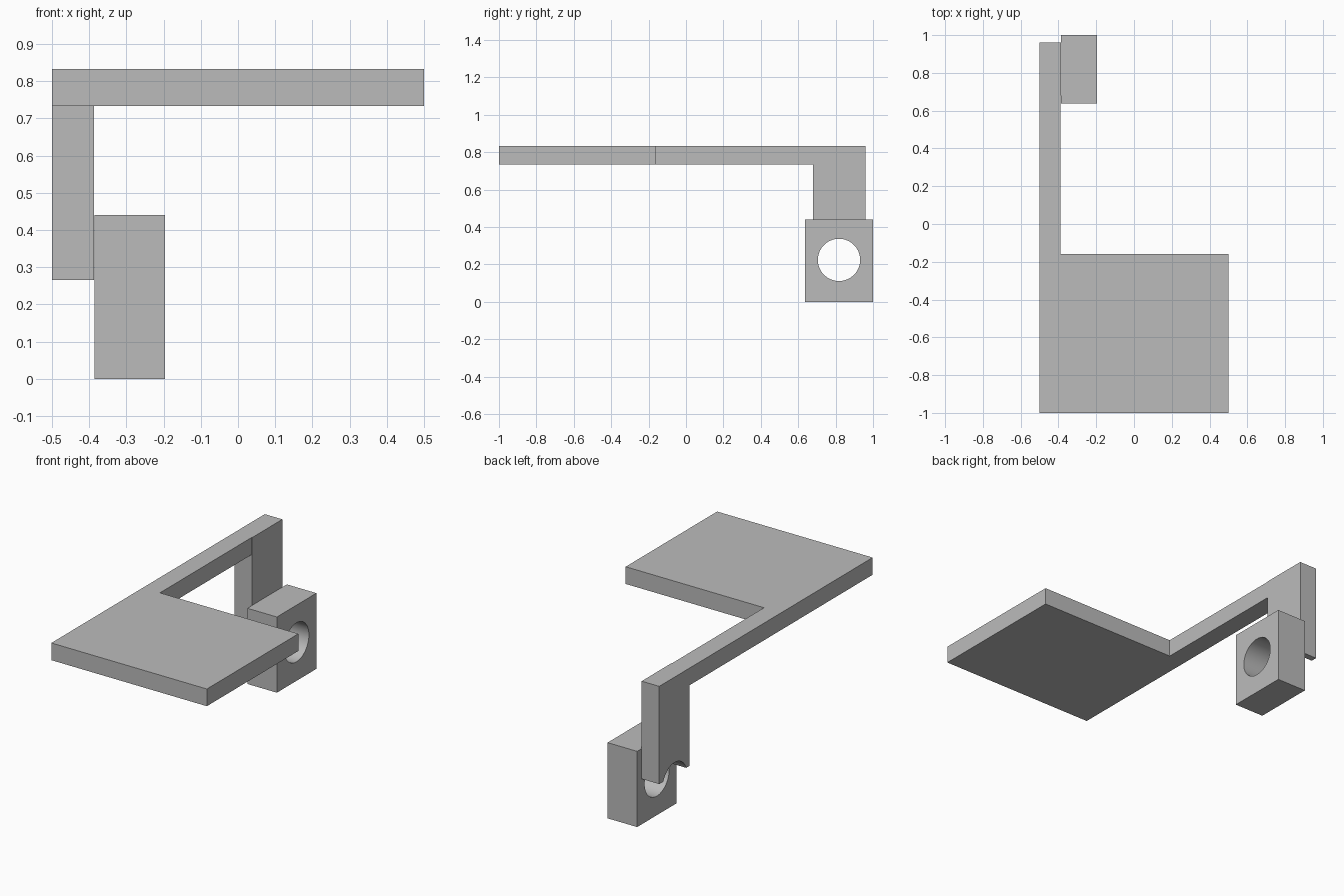
import bpy
import bmesh
import math

cube = bpy.data.objects.get("Cube")
if cube:
    bpy.data.objects.remove(cube, do_unlink=True)

grey = bpy.data.materials.new("plain grey")
grey.use_nodes = True
colour = (0.5, 0.5, 0.5, 1)
grey.diffuse_color = colour
grey.node_tree.nodes["Principled BSDF"].inputs["Base Color"].default_value = colour


def prism(name, outline, axis, low, high):
    """Extrude a 2D outline along axis 'x' (outline in y, z) or 'z' (outline in x, y)."""
    def place(p, d):
        return (d, *p) if axis == "x" else (*p, d)
    bm = bmesh.new()
    face = bm.faces.new([bm.verts.new(place(p, low)) for p in outline])
    top = bmesh.ops.extrude_face_region(bm, geom=[face])["geom"]
    for v in top:
        if isinstance(v, bmesh.types.BMVert):
            v.co = place((v.co.yz if axis == "x" else v.co.xy), high)
    bmesh.ops.recalc_face_normals(bm, faces=bm.faces)
    mesh = bpy.data.meshes.new(name)
    bm.to_mesh(mesh)
    bm.free()
    mesh.materials.append(grey)
    obj = bpy.data.objects.new(name, mesh)
    bpy.context.collection.objects.link(obj)
    return obj


def rect(u0, u1, v0, v1):
    return [(u0, v0), (u1, v0), (u1, v1), (u0, v1)]


LEFT, ARM, POST, BACK = -0.5, -0.39, -0.387, 0.96
UNDER, TOP = 0.733, 0.833

# Flat platform with its long side arm
prism("platform_and_arm",
      [(LEFT, -1), (0.5, -1), (0.5, -0.16), (ARM, -0.16), (ARM, 0.68), (LEFT, 0.68)],
      "z", UNDER, TOP)

# Hanging post and bored block
post = prism("hanging_post", rect(0.68, BACK, 0.265, TOP), "x", LEFT, POST)
block = prism("bored_block", rect(0.637, 1, 0, 0.44), "x", -0.386, -0.196)

# Round bore through the block and the foot of the post
sides, radius = 64, 0.113
circle = [(0.818 + radius * math.cos(i * math.tau / sides),
           0.224 + radius * math.sin(i * math.tau / sides)) for i in range(sides)]
cutter = prism("bore_cutter", circle, "x", -0.6, -0.1)
cutter.hide_render = True

for part in (post, block):
    cut = part.modifiers.new("bore", "BOOLEAN")
    cut.operation = "DIFFERENCE"
    cut.solver = "EXACT"
    cut.object = cutter
    bpy.ops.object.select_all(action="DESELECT")
    part.select_set(True)
    bpy.context.view_layer.objects.active = part
    bpy.ops.object.modifier_apply(modifier=cut.name)
    bpy.ops.object.shade_smooth_by_angle(angle=math.radians(30))

bpy.data.objects.remove(cutter, do_unlink=True)
